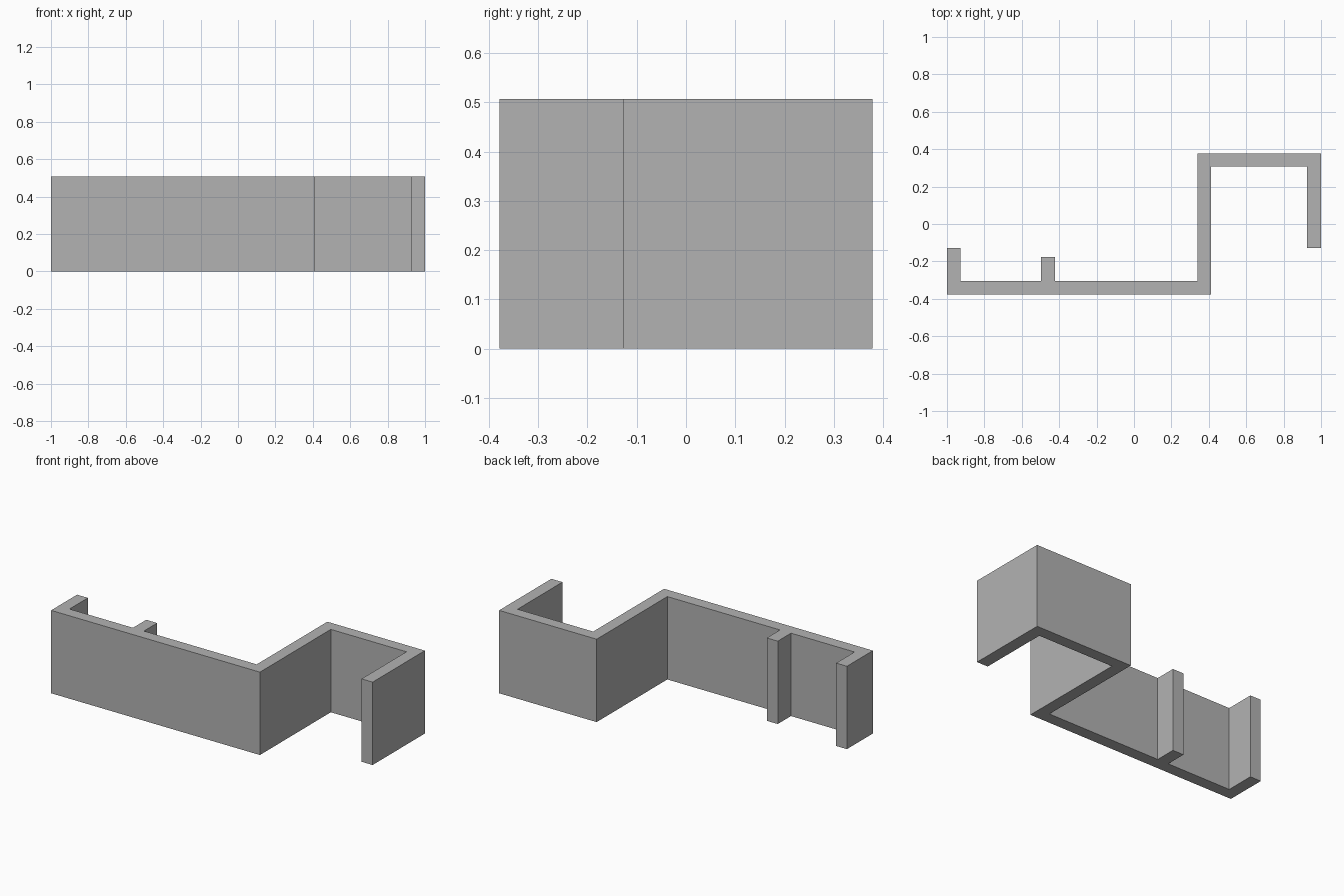
import bpy
import bmesh

cube = bpy.data.objects.get("Cube")
if cube:
    bpy.data.objects.remove(cube, do_unlink=True)

HEIGHT = 0.507

# Plain grey wall material
grey = bpy.data.materials.new("wall_grey")
grey.use_nodes = True
colour = (0.45, 0.45, 0.45, 1)
grey.diffuse_color = colour
grey.node_tree.nodes["Principled BSDF"].inputs["Base Color"].default_value = colour


def extrude_outline(name, outline, height):
    """Raise a closed floor outline into a solid."""
    bm = bmesh.new()
    base = bm.faces.new([bm.verts.new((x, y, 0)) for x, y in outline])
    raised = bmesh.ops.extrude_face_region(bm, geom=[base], use_keep_orig=True)
    top = [v for v in raised["geom"] if isinstance(v, bmesh.types.BMVert)]
    bmesh.ops.translate(bm, verts=top, vec=(0, 0, height))
    bmesh.ops.recalc_face_normals(bm, faces=bm.faces)
    mesh = bpy.data.meshes.new(name)
    bm.to_mesh(mesh)
    bm.free()
    mesh.materials.append(grey)
    obj = bpy.data.objects.new(name, mesh)
    bpy.context.collection.objects.link(obj)
    return obj


# Stepped wall with a short partition stub, counter-clockwise floor plan
plan = [
    (-1, -0.378), (0.413, -0.378), (0.413, 0.307), (0.925, 0.307),
    (0.925, -0.127), (1, -0.127), (1, 0.378), (0.34, 0.378),
    (0.34, -0.305), (-0.423, -0.305), (-0.423, -0.177), (-0.497, -0.177),
    (-0.497, -0.305), (-0.927, -0.305), (-0.927, -0.127), (-1, -0.127),
]
extrude_outline("stepped_wall", plan, HEIGHT)
